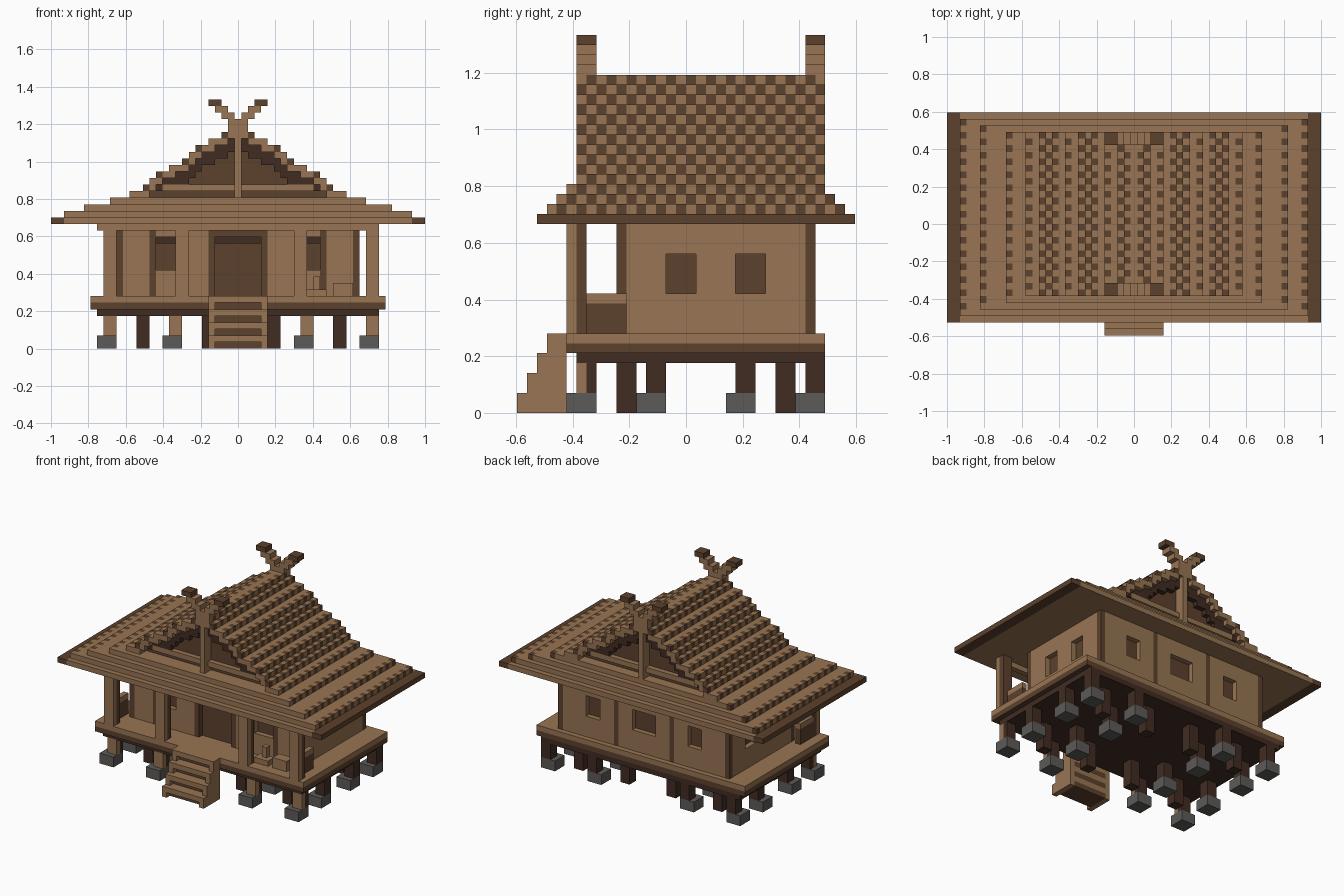
import bpy
import bmesh
from mathutils import Matrix, Vector

U = 2 / 57  # edge of one building block

cube = bpy.data.objects.get("Cube")
if cube:
    bpy.data.objects.remove(cube, do_unlink=True)


def linear(c):
    c /= 255
    return c / 12.92 if c < 0.04 else ((c + 0.055) / 1.055) ** 2.4


def material(name, *rgb):
    mat = bpy.data.materials.new(name)
    mat.use_nodes = True
    color = [linear(c) for c in rgb] + [1]
    mat.diffuse_color = color
    mat.node_tree.nodes["Principled BSDF"].inputs["Base Color"].default_value = color
    return mat


MATS = [material("light_wood", 152, 117, 83), material("brown_wood", 92, 65, 45),
        material("dark_wood", 64, 44, 34), material("grey_stone", 92, 91, 88)]
LIGHT, BROWN, DARK, STONE = range(4)


def part(name, boxes):
    """Build one object from (colour, x0, x1, y0, y1, z0, z1) blocks."""
    bm = bmesh.new()
    for color, x0, x1, y0, y1, z0, z1 in boxes:
        mid = Vector((x0 + x1, y0 + y1, z0 + z1)) * U / 2
        size = Vector((abs(x1 - x0), y1 - y0, z1 - z0)) * U
        made = bmesh.ops.create_cube(bm, size=1, matrix=Matrix.LocRotScale(mid, None, size))
        for face in {f for v in made["verts"] for f in v.link_faces}:
            face.material_index = color
    mesh = bpy.data.meshes.new(name)
    for mat in MATS:
        mesh.materials.append(mat)
    bm.to_mesh(mesh)
    bm.free()
    bpy.context.collection.objects.link(bpy.data.objects.new(name, mesh))


SIDES = (-1, 1)
FLOOR, EAVE = 8, 19

# Foundation stones and stilts
stones, stilts = [], []
for x in (-21.5, -11.5, 8.5, 18.5):
    for y in (-12, -5, 4, 11):
        stones.append((STONE, x, x + 3, y, y + 3, 0, 2))
        front = y == -12
        stilts.append((LIGHT if front else DARK, x + 1, x + 3, y + 1, y + 2, 2, 5))
        stilts.append((DARK, x + 1, x + 3, y + 2, y + 3, 2, 5))
part("foundation_stones", stones)
part("stilts", stilts)
part("inner_stilts", [(DARK, x, x + 2, y, y + 2, 0, 5)
                      for x in (-15.5, -5.5, 4.5, 14.5) for y in (-7, 9)])

# Floor platform
part("floor_beams", [(DARK, -21.5, 21.5, -11, 14, 5, 6)])
part("floor", [(BROWN, -22.5, 22.5, -12, 14, 6, 7), (LIGHT, -22.5, 22.5, -12, 14, 7, 8)])

# Entrance stairs
stairs = []
for i in range(4):
    y, z = i - 17, 2 * i
    end = -12 if i == 3 else y + 1
    for s in SIDES:
        stairs.append((LIGHT, s * 3.5, s * 4.5, y, end, 0, z + 2))
    stairs.append((LIGHT, -3.5, 3.5, y, -12, z + 1, z + 2))
    stairs.append((BROWN, -3.5, 3.5, y + 1, -12, z, z + 1))
part("stairs", stairs)


# Walls with openings cut along their length
def wall(name, lo, hi, openings, place):
    blocks, at = [], lo
    for a, b, z0, z1 in openings:
        blocks += [(at, a, FLOOR, EAVE), (a, b, FLOOR, z0), (a, b, z1, EAVE)]
        at = b
    blocks.append((at, hi, FLOOR, EAVE))
    part(name, [(LIGHT, *place(*b)) for b in blocks if b[0] < b[1] and b[2] < b[3]])


part("house_core", [(BROWN, -17.5, 17.5, -6, 12, FLOOR, EAVE)])
wall("front_wall", -17.5, 17.5,
     [(-13.5, -12.5, FLOOR, EAVE), (-12.5, -8.5, 12, 17), (-4.5, 4.5, FLOOR, EAVE),
      (8.5, 12.5, 12, 17), (12.5, 13.5, FLOOR, EAVE)],
     lambda a, b, z0, z1: (a, b, -7, -6, z0, z1))
wall("back_wall", -17.5, 17.5,
     [(-12.5, -9.5, 12, 16), (-6.5, -5.5, FLOOR, EAVE), (-2.5, 2.5, 12, 16),
      (5.5, 6.5, FLOOR, EAVE), (9.5, 12.5, 12, 16)],
     lambda a, b, z0, z1: (a, b, 12, 13, z0, z1))
for s, name in zip(SIDES, ("right_wall", "left_wall")):
    wall(name, -6, 12, [(-2, 1, 12, 16), (5, 8, 12, 16)],
         lambda a, b, z0, z1: (s * 17.5, s * 18.5, a, b, z0, z1))

# Dark wall posts, window heads and door frame
posts, heads, frame = [], [], []
for s in SIDES:
    for x, y in ((17.5, -7), (17.5, 12), (12.5, -7), (5.5, 12)):
        posts.append((BROWN, s * x, s * (x + 1), y, y + 1, FLOOR, EAVE))
    heads.append((DARK, s * 8.5, s * 12.5, -6.5, -6, 16, 17))
    frame.append((BROWN, s * 3.5, s * 4.5, -7, -6, FLOOR, EAVE))
part("wall_posts", posts)
part("window_heads", heads)
part("door_frame", frame + [(BROWN, -3.5, 3.5, -7, -6, 17, EAVE),
                            (DARK, -3.5, 3.5, -6.5, -6, 16, 17)])

# Porch posts, beam, side railings and goods
porch = []
for x in (-20.5, -9.5, 8.5, 19.5):
    porch.append((LIGHT, x, x + 2, -12, -11, FLOOR, 18))
    porch.append((BROWN, x, x + 2, -11, -10, FLOOR, EAVE))
part("porch_posts", porch)
part("porch_beam", [(LIGHT, -21.5, 21.5, -12, -11, 18, EAVE)])
rails = []
for s in SIDES:
    rails.append((BROWN, s * 19.5, s * 20.5, -10, -6, FLOOR, 11))
    rails.append((LIGHT, s * 19.5, s * 20.5, -10, -6, 11, 12))
part("porch_railings", rails)
part("porch_box", [(LIGHT, 14.5, 17.5, -10, -8, FLOOR, 10)])
part("porch_jar", [(LIGHT, 10.5, 13.5, -10, -8, FLOOR, 9), (LIGHT, 11.5, 12.5, -9, -8, 9, 11)])

# Eave slab with dark ends
part("eave", [(LIGHT, -26.5, 26.5, -15, 17, EAVE, 20)]
     + [(BROWN, s * 26.5, s * 28.5, -15, 17, EAVE, 20) for s in SIDES])

# Stepped roof: chequered edge blocks, light rakes, recessed gables
HALF = [26.5, 23.5, 19.5, 16.5, 14.5, 13.5, 12.5, 10.5, 8.5, 7.5, 6.5, 4.5, 2.5, 1.5]


def half(z):
    return HALF[z - 20] if z < 34 else 0.5


tiles, rakes, rafters, gable = [], [], [], []
for z in range(20, 34):
    h = half(z)
    y0, y1 = max(z - 34, -14), max(36 - z, 14)
    y0 = min(y0, -11)
    if z > 22:
        y0 = -11
    for s in SIDES:
        for y in range(y0, y1):
            color = BROWN if (y + z) % 2 else LIGHT
            tiles.append((color, s * (h - 1), s * h, y, y + 1, z, z + 1))
    if z < 23:
        rakes.append((LIGHT, 1 - h, h - 1, y0, y1, z, z + 1))
        continue
    a = max(half(z + 1) - 1, 0.5)
    b = a if z == 23 else 11.5 if z == 24 else max(half(z + 3) - 1, 0.5)
    for s in SIDES:
        if a < h - 1:
            rakes.append((LIGHT, s * a, s * (h - 1), y0, y1, z, z + 1))
        if b < a:
            rafters.append((DARK, s * b, s * a, y0 + 1, y1 - 1, z, z + 1))
    gable.append((LIGHT if z == 33 else BROWN, -a, a, y0 + 2, y1 - 2, z, z + 1))
part("roof_edge_tiles", tiles)
part("roof_layers", rakes)
part("gable_rafters", rafters)
part("gable_panels", gable)

# Gable tie beams, king posts and crossed finials
ties, kings, finials = [], [], []
for y, t in ((-11, -10), (12, 12)):
    ties.append((LIGHT, -11.5, 11.5, t, t + 1, 24, 25))
    kings.append((LIGHT, -0.5, 0.5, y, y + 2, 23, 34))
    finials.append((LIGHT, -1.5, 1.5, y, y + 2, 34, 35))
    for s in SIDES:
        for i in range(3):
            color = BROWN if i == 2 else LIGHT
            finials.append((color, s * (i + 0.5), s * (i + 2.5), y, y + 2, 35 + i, 36 + i))
part("gable_tie_beams", ties)
part("king_posts", kings)
part("ridge_finials", finials)
